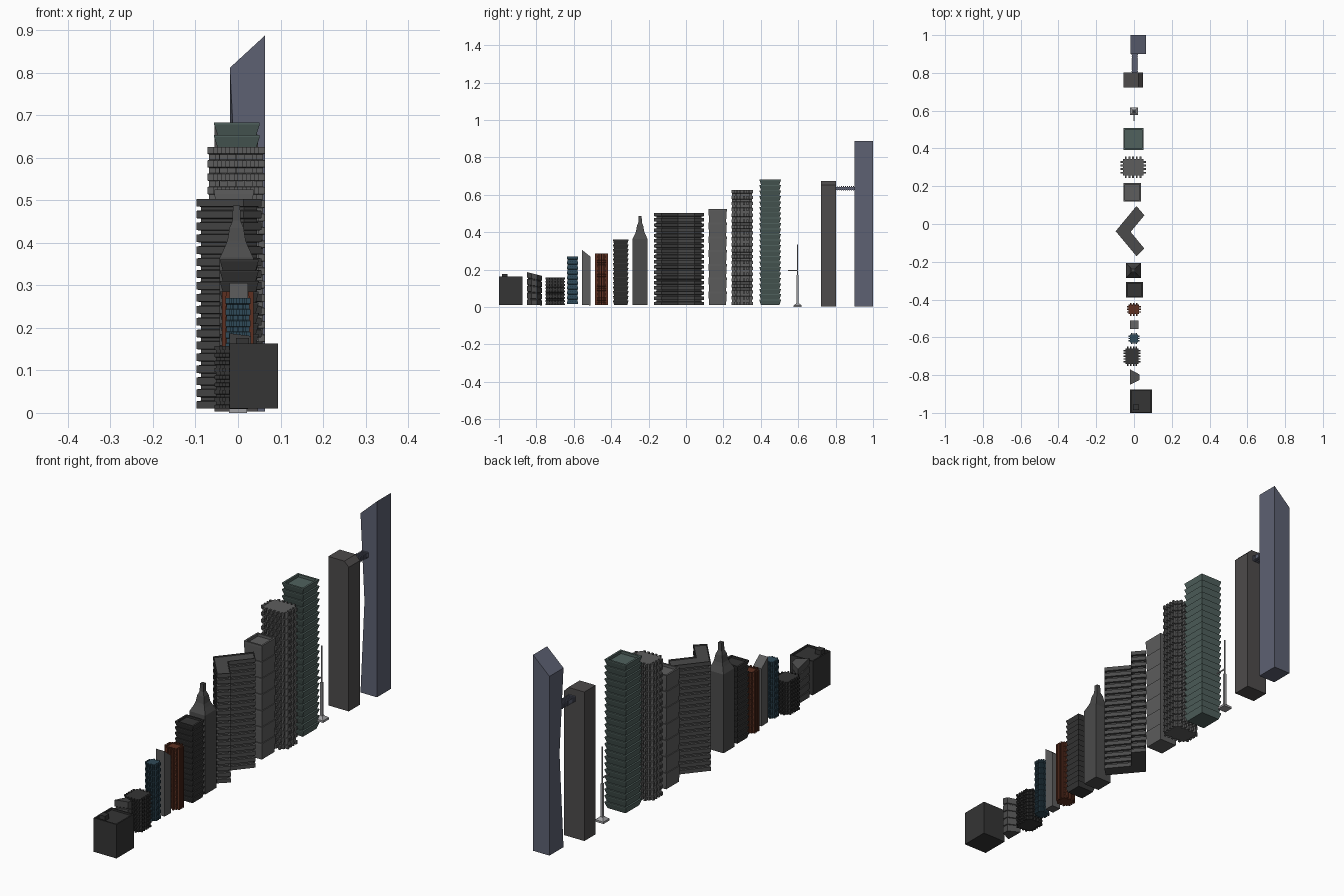
import bpy, bmesh
from mathutils import Vector

if "Cube" in bpy.data.objects:
    bpy.data.objects.remove(bpy.data.objects["Cube"])

COLOURS = {
    "charcoal": (0.035, 0.035, 0.035, 1), "dark_grey": (0.07, 0.07, 0.07, 1),
    "mid_grey": (0.11, 0.11, 0.11, 1), "warm_grey": (0.075, 0.07, 0.07, 1),
    "slate": (0.11, 0.12, 0.17, 1), "green": (0.08, 0.12, 0.11, 1),
    "blue": (0.03, 0.07, 0.10, 1), "brown": (0.11, 0.03, 0.015, 1),
    "light_grey": (0.35, 0.35, 0.36, 1)}
MATS = {}
for key, col in COLOURS.items():
    MATS[key] = bpy.data.materials.new(key)
    MATS[key].diffuse_color = col


def make(name, bm, colour):
    bmesh.ops.recalc_face_normals(bm, faces=bm.faces)
    me = bpy.data.meshes.new(name)
    bm.to_mesh(me)
    bm.free()
    me.materials.append(MATS[colour])
    ob = bpy.data.objects.new(name, me)
    bpy.context.collection.objects.link(ob)
    return ob


def inset(plan, d):
    """Mitred inset of a counter-clockwise outline."""
    out = []
    for i, p in enumerate(plan):
        a, b, c = Vector(plan[i - 1]), Vector(p), Vector(plan[(i + 1) % len(plan)])
        e, f = (b - a).normalized(), (c - b).normalized()
        n, m = Vector((-e.y, e.x)), Vector((-f.y, f.x))
        out.append(b + (n + m) * d / (1 + n.dot(m)))
    return out


def tower(name, plan, levels, colour, slope=None):
    """Loft an outline through (height, inset) levels; slope tilts the roof."""
    bm = bmesh.new()
    rings = []
    for z, d in levels:
        ring = []
        for p in inset(plan, d):
            h = z + slope(p) * z / levels[-1][0] if slope else z
            ring.append(bm.verts.new((p[0], p[1], h)))
        rings.append(ring)
    for lo, hi in zip(rings, rings[1:]):
        for i in range(len(lo)):
            j = (i + 1) % len(lo)
            bm.faces.new((lo[i], lo[j], hi[j], hi[i]))
    bm.faces.new(rings[0][::-1])
    bm.faces.new(rings[-1])
    return make(name, bm, colour)


def rect(x0, x1, y0, y1):
    return [(x0, y0), (x1, y0), (x1, y1), (x0, y1)]


def toothed(x0, x1, y0, y1, nx, ny, d):
    """Rectangle outline with nx / ny projecting bays on its sides."""
    c = [Vector(p) for p in rect(x0 + d, x1 - d, y0 + d, y1 - d)]
    pts = []
    for k, n in enumerate((nx, ny, nx, ny)):
        a, b = c[k], c[(k + 1) % 4]
        e = (b - a).normalized()
        o = Vector((e.y, -e.x)) * d
        pts.append(a)
        for t in range(n):
            p = a.lerp(b, (2 * t + 1) / (2 * n + 1))
            q = a.lerp(b, (2 * t + 2) / (2 * n + 1))
            pts += [p, p + o, q + o, q]
    return pts


def floors(z0, z1, n, d, duty=0.5):
    """Stepped storeys: slab band, then recessed band."""
    p = (z1 - z0) / (n - 1 + duty)
    lv = []
    for i in range(n):
        z = z0 + i * p
        lv += [(z, 0), (z + duty * p, 0)]
        if i < n - 1:
            lv += [(z + (duty + 0.05) * p, d), (z + 0.95 * p, d)]
    return lv


def saw(z0, z1, n, d):
    """Saw-tooth storeys: each flares out towards its top."""
    p = (z1 - z0) / n
    return [lv for i in range(n) for lv in ((z0 + i * p, d), (z0 + (i + 0.85) * p, 0), (z0 + (i + 1) * p, 0))]


def parapet(levels, w=0.006, drop=0.008):
    z = levels[-1][0]
    return levels + [(z, w), (z - drop, w)]


def block(name, x0, x1, y0, y1, z0, z1, colour):
    return tower(name, rect(x0, x1, y0, y1), [(z0, 0), (z1, 0)], colour)


# front low block with its rooftop plant room
tower("low_block", rect(-0.02, 0.094, -1, -0.875), parapet([(0.01, 0), (0.163, 0)]), "charcoal")
block("low_block_plant_room", -0.005, 0.026, -0.985, -0.955, 0.15, 0.176, "charcoal")

# tapered plan building with sloping roof
tower("wedge_building", [(-0.02, -0.85), (0.03, -0.825), (0.03, -0.797), (-0.02, -0.77)],
      floors(0.01, 0.177, 5, 0.003, 0.8), "dark_grey", lambda p: -0.25 * (p[1] + 0.81))

# short many-bayed building
tower("bayed_building", toothed(-0.055, 0.035, -0.752, -0.648, 4, 5, 0.011),
      floors(0.01, 0.157, 9, 0.003), "charcoal")

# slim blue tower
tower("blue_tower", toothed(-0.029, 0.029, -0.635, -0.577, 3, 3, 0.008),
      floors(0.016, 0.27, 10, 0.002), "blue")

# slim tower with slanted roof
tower("slant_roof_tower", rect(-0.02, 0.023, -0.556, -0.51), [(0.01, 0), (0.287, 0)], "mid_grey",
      lambda p: -0.8 * (p[1] + 0.533))

# brown tower with vertical piers
tower("brown_tower", toothed(-0.038, 0.036, -0.486, -0.418, 3, 3, 0.010),
      parapet([(0.01, 0), (0.285, 0)], 0.003, 0.004), "brown")
tower("brown_tower_core", rect(-0.029, 0.027, -0.477, -0.427), floors(0.012, 0.275, 11, 0.001), "brown")

# dark saw-tooth tower
tower("dark_tower", rect(-0.042, 0.048, -0.39, -0.308), parapet(saw(0.01, 0.36, 14, 0.006), 0.008), "charcoal")

# stepped tower with spire
tower("spire_tower", rect(-0.043, 0.036, -0.285, -0.206),
      [(0.01, 0), (0.365, 0), (0.39, 0.012), (0.405, 0.018), (0.435, 0.023),
       (0.452, 0.030), (0.487, 0.031)], "dark_grey")

# folded slab building
chevron = [(0.013, -0.17), (0.055, -0.130), (-0.018, -0.042), (0.055, 0.046), (0.013, 0.095), (-0.097, -0.038)]
tower("folded_slab", chevron, parapet(floors(0.01, 0.503, 18, 0.008, 0.62), 0.004, 0.005), "dark_grey")

# banded tower
tower("banded_tower", rect(-0.055, 0.036, 0.12, 0.218), parapet(saw(0.01, 0.525, 7, 0.004), 0.008, 0.012), "mid_grey")

# tall bayed tower
tower("tall_bayed_tower", toothed(-0.072, 0.063, 0.243, 0.357, 5, 4, 0.014),
      floors(0.01, 0.625, 20, 0.004), "mid_grey")

# green saw-tooth tower
tower("green_tower", rect(-0.056, 0.051, 0.393, 0.507), parapet(saw(0.01, 0.682, 23, 0.008), 0.009, 0.012), "green")

# mast on a plinth with a side arm
tower("mast_base", rect(-0.021, 0.021, 0.576, 0.618), [(0, 0), (0.009, 0), (0.018, 0.012), (0.022, 0.014)], "light_grey")
block("mast_lower", -0.005, 0.005, 0.592, 0.602, 0.02, 0.17, "light_grey")
block("mast_upper", -0.0025, 0.0025, 0.5945, 0.5995, 0.17, 0.335, "light_grey")
block("mast_arm", -0.002, 0.002, 0.545, 0.600, 0.192, 0.197, "light_grey")

# shorter twin tower, one roof edge chamfered
twin = tower("short_twin_tower", rect(-0.055, 0.047, 0.722, 0.803), [(0.003, 0), (0.675, 0)], "warm_grey")
bm = bmesh.new()
bm.from_mesh(twin.data)
bmesh.ops.bevel(bm, geom=[e for e in bm.edges if all(v.co.x > 0.04 and v.co.z > 0.6 for v in e.verts)],
                offset=0.022, segments=1, affect='EDGES')
bm.to_mesh(twin.data)
bm.free()

# ribbed sky bridge between the twin towers
block("sky_bridge", -0.011, 0.019, 0.80, 0.905, 0.626, 0.642, "slate")
for i in range(9):
    y = 0.806 + i * 0.011
    block("sky_bridge_rib", -0.013, 0.021, y, y + 0.005, 0.623, 0.646, "slate")

# taller twin tower: slanted roof and a gently folded corner
tall = tower("tall_twin_tower", rect(-0.019, 0.063, 0.90, 1.0), [(0.003, 0), (0.42, 0), (0.849, 0)], "slate",
             lambda p: 0.0)
for v in tall.data.vertices:
    if v.co.z > 0.8:
        v.co.z += 0.92 * (v.co.x - 0.022)
    elif v.co.z > 0.3 and v.co.x < 0 and v.co.y < 0.95:
        v.co.x += 0.02

for m in bpy.data.materials:
    if m.users and not m.is_grease_pencil:
        m.use_nodes = True
        m.node_tree.nodes["Principled BSDF"].inputs["Base Color"].default_value = m.diffuse_color
